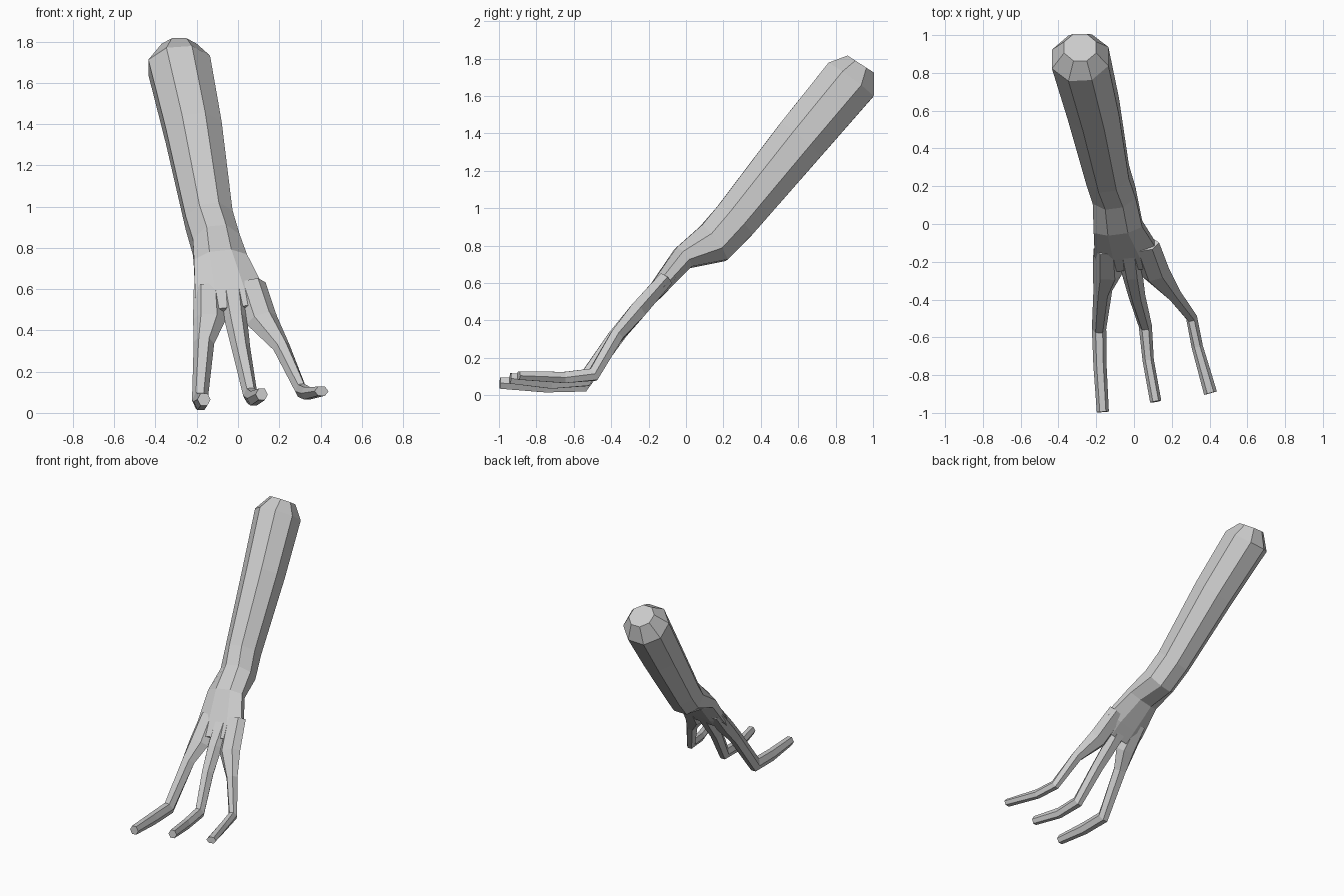
import bpy, bmesh
from math import sin, cos, pi
from mathutils import Vector

if "Cube" in bpy.data.objects:
    bpy.data.objects.remove(bpy.data.objects["Cube"])


def loft(name, sections, sides):
    """Closed flat-faced tube; each section is x, y, z, half width, half thickness."""
    bm = bmesh.new()
    centres = [Vector(s[:3]) for s in sections]
    start = pi / 8 if sides == 8 else 0.0
    kw = max(abs(cos(start + 2 * pi * i / sides)) for i in range(sides))
    kh = max(abs(sin(start + 2 * pi * i / sides)) for i in range(sides))
    rings = []
    for i, (c, s) in enumerate(zip(centres, sections)):
        t = Vector()
        if i > 0:
            t += (c - centres[i - 1]).normalized()
        if i < len(centres) - 1:
            t += (centres[i + 1] - c).normalized()
        t.normalize()
        n = t.cross(Vector((1, 0, 0))).normalized()
        u = n.cross(t)
        angles = [start + 2 * pi * k / sides for k in range(sides)]
        rings.append([bm.verts.new(c + u * (s[3] / kw * cos(a)) + n * (s[4] / kh * sin(a)))
                      for a in angles])
    for a, b in zip(rings, rings[1:]):
        for k in range(sides):
            j = (k + 1) % sides
            bm.faces.new((a[k], a[j], b[j], b[k]))
    bm.faces.new(rings[0])
    bm.faces.new(rings[-1])
    bmesh.ops.recalc_face_normals(bm, faces=bm.faces)
    mesh = bpy.data.meshes.new(name)
    bm.to_mesh(mesh)
    bm.free()
    ob = bpy.data.objects.new(name, mesh)
    bpy.context.collection.objects.link(ob)
    return ob


# Forearm, wrist and palm
arm = loft("arm", [
    (-.285, .935, 1.77, .085, .085),
    (-.285, .88, 1.685, .15, .15),
    (-.215, .609, 1.361, .137, .14),
    (-.14, .262, .935, .115, .12),
    (-.105, .15, .815, .115, .115),
    (-.085, -.015, .735, .13, .065),
    (-.04, -.15, .57, .17, .045),
    (-.025, -.22, .49, .17, .035)], 8)

# Three fingers, from inside the palm to the tips
fingers = [
    [(-.145, -.13, .60, .07, .04), (-.14, -.26, .45, .078, .045), (-.165, -.35, .34, .05, .04),
     (-.185, -.555, .06, .038, .045), (-.18, -.75, .055, .035, .04), (-.165, -.995, .065, .032, .03)],
    [(-.03, -.13, .60, .065, .04), (-.01, -.26, .45, .055, .045), (.015, -.38, .31, .045, .04),
     (.06, -.54, .085, .035, .04), (.075, -.72, .07, .03, .035), (.115, -.94, .09, .03, .028)],
    [(.06, -.11, .62, .075, .04), (.115, -.26, .45, .078, .045), (.21, -.37, .32, .042, .035),
     (.305, -.495, .11, .03, .035), (.335, -.65, .095, .03, .03), (.405, -.895, .105, .035, .022)],
]

# Merge the fingers into the palm as one skin
bpy.context.view_layer.objects.active = arm
for i, path in enumerate(fingers):
    finger = loft(f"finger_{i + 1}", path, 6)
    mod = arm.modifiers.new("union", 'BOOLEAN')
    mod.operation = 'UNION'
    mod.solver = 'EXACT'
    mod.object = finger
    bpy.ops.object.modifier_apply(modifier=mod.name)
    bpy.data.objects.remove(finger)
